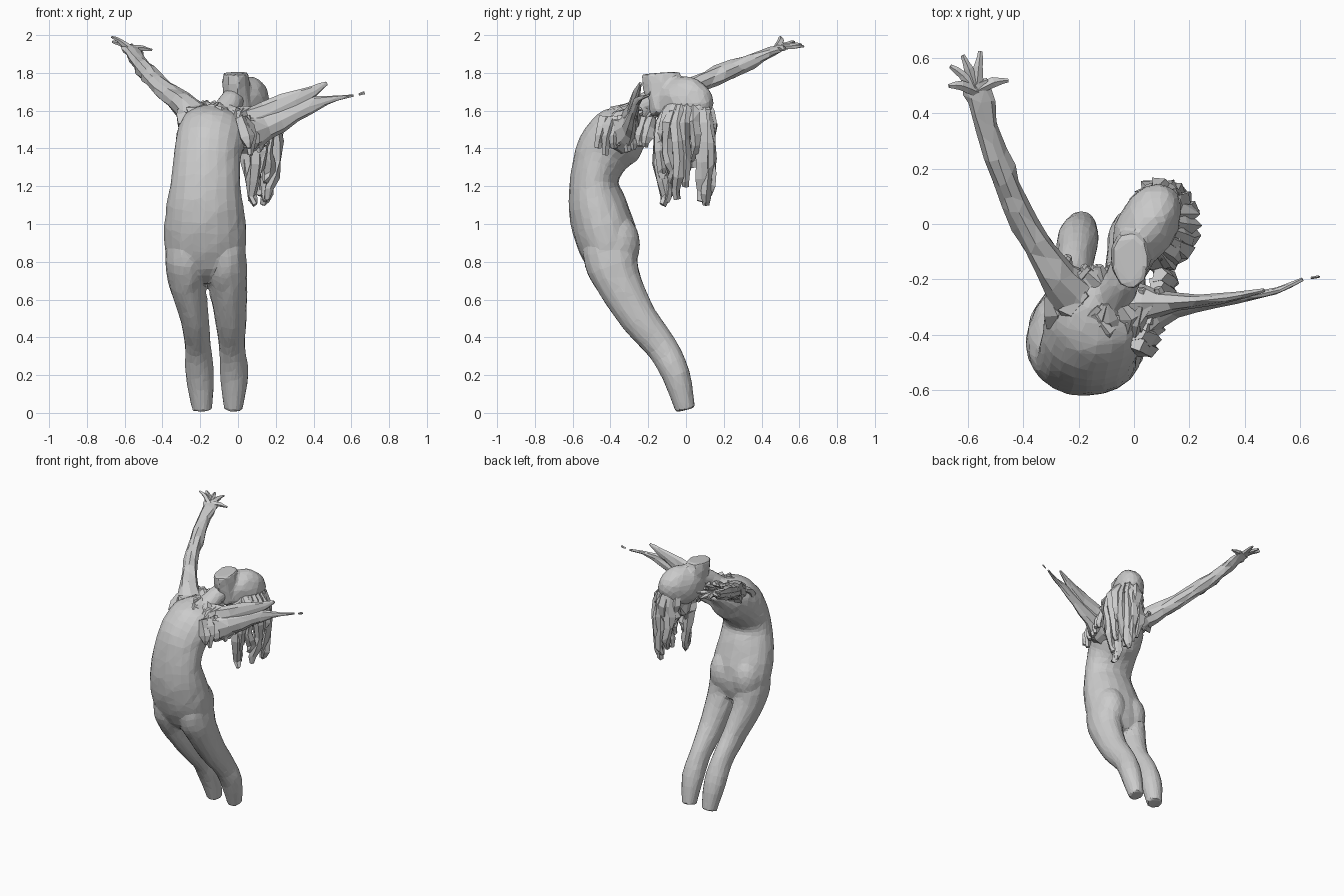
import bpy, bmesh, math, random
from mathutils import Vector, Matrix

random.seed(4)
cube = bpy.data.objects.get("Cube")
if cube:
    bpy.data.objects.remove(cube, do_unlink=True)

X, Z = Vector((1, 0, 0)), Vector((0, 0, 1))


def spline(points, steps):
    """Catmull-Rom through sections of (x, y, z, radius, radius)."""
    pts = [Vector(p) for p in points]
    pts = [2 * pts[0] - pts[1]] + pts + [2 * pts[-1] - pts[-2]]
    out = []
    for a, b, c, d in zip(pts, pts[1:], pts[2:], pts[3:]):
        for k in range(steps):
            t = k / steps
            out.append(0.5 * (2 * b + (c - a) * t + (2 * a - 5 * b + 4 * c - d) * t ** 2
                              + (3 * b - a - 3 * c + d) * t ** 3))
    return out + [pts[-2]]


def loft(bm, sections, sides=10, steps=2, ref=X, rough=0.0):
    """Elliptical rings along a path; first radius lies along ref."""
    secs = spline(sections, steps)
    centres = [Vector(s[:3]) for s in secs]
    rings = []
    for i, s in enumerate(secs):
        tangent = (centres[min(i + 1, len(secs) - 1)] - centres[max(i - 1, 0)]).normalized()
        side = (ref - tangent * ref.dot(tangent)).normalized()
        depth = tangent.cross(side)
        ring = []
        for j in range(sides):
            a = math.tau * j / sides
            grow = 1 + random.uniform(-rough, rough)
            offset = side * math.cos(a) * s[3] + depth * math.sin(a) * s[4]
            ring.append(bm.verts.new(centres[i] + offset * grow))
        rings.append(ring)
    for low, high in zip(rings, rings[1:]):
        for j in range(sides):
            k = (j + 1) % sides
            bm.faces.new((low[j], low[k], high[k], high[j]))
    bm.faces.new(rings[0][::-1])
    bm.faces.new(rings[-1])


def ball(bm, centre, size, turn=0.0, rough=0.0):
    mat = (Matrix.Translation(centre) @ Matrix.Rotation(turn, 4, 'Z')
           @ Matrix.Diagonal((*size, 1)))
    verts = bmesh.ops.create_icosphere(bm, subdivisions=3, radius=1, matrix=mat)["verts"]
    for v in verts:
        v.co = Vector(centre) + (v.co - Vector(centre)) * (1 + random.uniform(-rough, rough))


def finish(bm, name, ratio=1.0, voxel=0.0, smooth=4):
    bmesh.ops.recalc_face_normals(bm, faces=bm.faces)
    mesh = bpy.data.meshes.new(name)
    bm.to_mesh(mesh)
    bm.free()
    obj = bpy.data.objects.new(name, mesh)
    bpy.context.collection.objects.link(obj)
    if voxel:
        remesh = obj.modifiers.new("merge", 'REMESH')
        remesh.mode = 'VOXEL'
        remesh.voxel_size = voxel
        obj.modifiers.new("soften", 'SMOOTH').iterations = smooth
    if ratio < 1:
        obj.modifiers.new("facets", 'DECIMATE').ratio = ratio


# Arched body: torso, neck, legs and buttocks merged into one faceted skin
bm = bmesh.new()
loft(bm, [(-.168, -.355, .71, .12, .08), (-.17, -.385, .8, .2, .138),
          (-.175, -.425, .94, .22, .165), (-.175, -.47, 1.1, .203, .155),
          (-.17, -.485, 1.24, .182, .128), (-.16, -.435, 1.38, .178, .15),
          (-.14, -.36, 1.465, .185, .16), (-.13, -.29, 1.52, .17, .125),
          (-.1, -.21, 1.565, .1, .07)], sides=20, steps=3, rough=.012)
loft(bm, [(-.1, -.3, 1.53, .09, .08), (-.04, -.2, 1.64, .065, .065),
          (0, -.08, 1.69, .065, .065)], sides=12)
loft(bm, [(-.08, -.43, .96, .1, .12), (-.068, -.4, .81, .115, .142),
          (-.055, -.355, .69, .104, .122), (-.038, -.25, .5, .085, .1),
          (-.032, -.13, .35, .069, .085), (-.02, -.053, .2, .076, .075),
          (-.025, -.003, .016, .05, .054)], sides=14, steps=3, rough=.02)
loft(bm, [(-.27, -.43, .96, .1, .12), (-.272, -.4, .81, .115, .142),
          (-.27, -.355, .69, .098, .122), (-.23, -.25, .5, .076, .1),
          (-.212, -.13, .35, .069, .085), (-.202, -.053, .2, .076, .075),
          (-.19, -.003, .016, .054, .054)], sides=14, steps=3, rough=.02)
for x in (-.082, -.26):
    ball(bm, (x, -.375, .89), (.115, .132, .17))
finish(bm, "body", ratio=.05, voxel=.01, smooth=8)

# Head thrown back, with the jaw pointing up and hair behind it
bm = bmesh.new()
ball(bm, (.045, -.01, 1.64), (.108, .168, .145), -.5, .03)
loft(bm, [(.01, -.09, 1.6, .075, .1), (-.01, -.12, 1.7, .075, .105),
          (-.015, -.13, 1.8, .07, .105)], sides=9, rough=.06)
finish(bm, "head", ratio=.08, voxel=.012)

bm = bmesh.new()
ball(bm, (.095, .0, 1.52), (.105, .145, .14), -.2, .12)
finish(bm, "hair_mass", ratio=.4)

# Right arm, reaching back and up, with an open hand
bm = bmesh.new()
loft(bm, [(-.17, -.31, 1.53, .08, .11), (-.27, -.19, 1.615, .07, .075),
          (-.36, -.06, 1.685, .055, .052), (-.43, .07, 1.745, .05, .047),
          (-.48, .2, 1.8, .052, .048), (-.53, .35, 1.865, .04, .04),
          (-.555, .45, 1.91, .026, .05), (-.575, .51, 1.935, .017, .05)],
     sides=9, steps=3, ref=Z, rough=.15)
finish(bm, "right_arm", ratio=.6)

bm = bmesh.new()
palm = Vector((-.57, .48, 1.93))
for tip in ((-.67, .5, 1.99), (-.665, .57, 1.965), (-.62, .61, 1.95),
            (-.555, .625, 1.94), (-.455, .52, 1.92)):
    tip = Vector(tip)
    knuckle = palm.lerp(tip, .55) + Vector((0, .01, .005))
    loft(bm, [(*palm, .016, .022), (*knuckle, .014, .018), (*tip, .006, .008)],
         sides=5, ref=Z, rough=.2)
finish(bm, "right_fingers")

# Left arm: two torn strips ending in a loose fragment
bm = bmesh.new()
loft(bm, [(-.06, -.29, 1.52, .08, .1), (.05, -.285, 1.545, .075, .07),
          (.15, -.285, 1.585, .066, .034), (.3, -.272, 1.655, .052, .02),
          (.4, -.255, 1.705, .03, .014), (.47, -.24, 1.745, .01, .008)],
     sides=8, ref=Z, rough=.13)
loft(bm, [(-.06, -.36, 1.47, .1, .1), (.05, -.335, 1.48, .1, .075),
          (.15, -.3, 1.515, .07, .038), (.3, -.28, 1.585, .047, .022),
          (.42, -.262, 1.64, .034, .016), (.52, -.24, 1.665, .014, .012),
          (.61, -.2, 1.68, .007, .007)], sides=8, ref=Z, rough=.13)
loft(bm, [(.64, -.195, 1.685, .006, .005), (.67, -.19, 1.695, .01, .005)],
     sides=5, steps=1, ref=Z)
finish(bm, "left_arm", ratio=.75)

# Long hanging locks, tangled and uneven
bm = bmesh.new()
ends = (1.36, 1.12, 1.1, 1.24, 1.36, 1.22, 1.13, 1.2, 1.3, 1.12, 1.1, 1.15, 1.26, 1.2, 1.35)
for i, end in enumerate(ends):
    a = math.radians(-140 + 275 * i / (len(ends) - 1))
    dx, dy = math.cos(a), math.sin(a)
    x, y = .1 + .09 * dx, .0 + .13 * dy
    sway = [random.uniform(-.018, .018) for _ in range(4)]
    mid = (1.54 + end) / 2
    loft(bm, [(.07 + .06 * dx, .01 + .09 * dy, 1.64, .025, .025),
              (x, y, 1.53, .042, .035),
              (x + sway[0], y + sway[1], mid, .038, .032),
              (x - .025 * dx + sway[2], y - .005 * dy + sway[3], end + .06, .028, .027),
              (x - .035 * dx, y - .005 * dy, end, .014, .018)],
         sides=6, rough=.4)
finish(bm, "hair_locks", ratio=.8)

# Ragged collar across the chest, and a second row at the base of the neck
bm = bmesh.new()
for row in range(2):
    for i in range(13):
        t = i / 12
        bow = math.sin(t * math.pi)
        x = -.28 + (.36 - .1 * row) * t
        y = -.34 - .07 * bow + .13 * row + random.uniform(-.02, .03)
        z = 1.54 + .035 * bow + .015 * row + random.uniform(-.01, .02)
        loft(bm, [(x, y, z - .03, .035, .03),
                  (x + random.uniform(-.03, .03), y + .04, z + .02, .035, .022),
                  (x + random.uniform(-.05, .05), y + .1, z + .05, .014, .012)],
             sides=5, steps=1, rough=.4)
finish(bm, "ragged_collar")

# Torn fringe under the left arm
bm = bmesh.new()
for i in range(8):
    x, y = .04 + .012 * i, -.455 + .035 * i
    end = 1.36 + random.uniform(0, .06)
    loft(bm, [(x - .03, y + .03, 1.56, .03, .035), (x + .01, y, 1.46, .035, .03),
              (x + random.uniform(0, .03), y + random.uniform(-.02, .02), end, .012, .014)],
         sides=5, steps=2, rough=.4)
finish(bm, "ragged_fringe")
